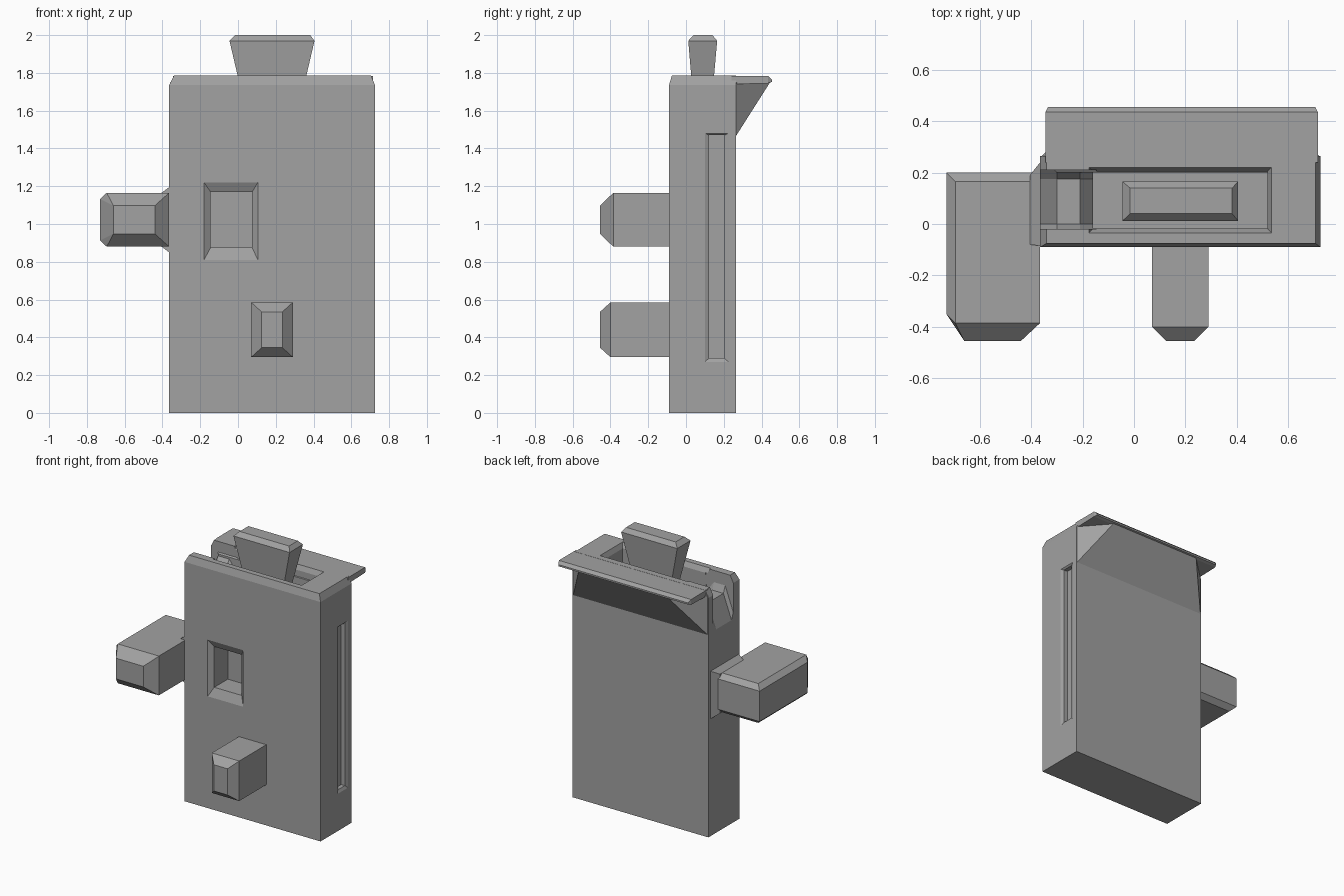
import bpy, bmesh

cube = bpy.data.objects.get("Cube")
if cube:
    bpy.data.objects.remove(cube, do_unlink=True)

grey = bpy.data.materials.new("plain_grey")
grey.use_nodes = True
COLOUR = (0.36, 0.36, 0.36, 1)
grey.diffuse_color = COLOUR
for node in grey.node_tree.nodes:
    if node.type == 'BSDF_PRINCIPLED':
        node.inputs["Base Color"].default_value = COLOUR


def finish(name, bm):
    bmesh.ops.recalc_face_normals(bm, faces=bm.faces[:])
    mesh = bpy.data.meshes.new(name)
    bm.to_mesh(mesh)
    bm.free()
    mesh.materials.append(grey)
    obj = bpy.data.objects.new(name, mesh)
    bpy.context.scene.collection.objects.link(obj)
    return obj


def rect(axis, pos, a0, a1, b0, b1):
    """Four corners of a rectangle standing across the given axis."""
    ring = []
    for a, b in ((a0, b0), (a1, b0), (a1, b1), (a0, b1)):
        p = [a, b]
        p.insert("xyz".index(axis), pos)
        ring.append(tuple(p))
    return ring


def loft(name, rings):
    """Join matching rings with quads and cap both ends."""
    bm = bmesh.new()
    loops = [[bm.verts.new(p) for p in ring] for ring in rings]
    n = len(loops[0])
    for lo, hi in zip(loops, loops[1:]):
        for i in range(n):
            j = (i + 1) % n
            bm.faces.new((lo[i], lo[j], hi[j], hi[i]))
    bm.faces.new(loops[0])
    bm.faces.new(loops[-1])
    return finish(name, bm)


def hull(name, points):
    bm = bmesh.new()
    for p in points:
        bm.verts.new(p)
    bmesh.ops.convex_hull(bm, input=bm.verts[:])
    bmesh.ops.dissolve_limit(bm, angle_limit=0.01, verts=bm.verts[:], edges=bm.edges[:])
    return finish(name, bm)


def cut(target, cutters):
    for c in cutters:
        mod = target.modifiers.new("cut", 'BOOLEAN')
        mod.operation, mod.solver, mod.object = 'DIFFERENCE', 'EXACT', c
    bpy.context.view_layer.update()
    deps = bpy.context.evaluated_depsgraph_get()
    mesh = bpy.data.meshes.new_from_object(target.evaluated_get(deps))
    target.modifiers.clear()
    target.data = mesh
    for c in cutters:
        bpy.data.objects.remove(c, do_unlink=True)


# Main slab with a chamfered top
body = loft("body", [
    rect("z", 0, -0.365, 0.725, -0.09, 0.265),
    rect("z", 1.735, -0.365, 0.725, -0.09, 0.265),
    rect("z", 1.785, -0.34, 0.705, -0.075, 0.265)])

# Pocket in the top, window in the front, long slot in the left side
pocket = loft("pocket_cutter", [
    rect("z", 1.9, -0.175, 0.535, -0.035, 0.22),
    rect("z", 1.785, -0.175, 0.535, -0.035, 0.22),
    rect("z", 1.75, -0.16, 0.52, -0.018, 0.205),
    rect("z", 1.55, -0.16, 0.52, -0.018, 0.205)])
window = loft("window_cutter", [
    rect("y", -0.2, -0.18, 0.105, 0.81, 1.22),
    rect("y", -0.09, -0.18, 0.105, 0.81, 1.22),
    rect("y", -0.065, -0.145, 0.075, 0.875, 1.17),
    rect("y", 0.09, -0.145, 0.075, 0.875, 1.17)])
slot = loft("slot_cutter", [
    rect("x", 0.8, 0.1, 0.225, 0.27, 1.48),
    rect("x", 0.725, 0.1, 0.225, 0.27, 1.48),
    rect("x", 0.715, 0.122, 0.203, 0.29, 1.47),
    rect("x", 0.685, 0.122, 0.203, 0.29, 1.47)])


# Saddle-shaped notch from the pocket out through the right side
def saddle(y, lift):
    outline = ((-0.45, 1.9), (-0.45, 1.46), (-0.37, 1.46), (-0.30, 1.65),
               (-0.21, 1.65), (-0.15, 1.57), (-0.14, 1.9))
    return [(x, y, z if z > 1.8 else z + lift) for x, z in outline]


notch = loft("notch_cutter", [saddle(-0.02, 0.05), saddle(0, 0),
                              saddle(0.175, 0), saddle(0.21, 0.05)])
cut(body, [pocket, window, slot, notch])

# Rear lip and the tapered wedge that carries it
loft("rear_lip", [
    rect("y", 0.24, -0.345, 0.715, 1.74, 1.784),
    rect("y", 0.435, -0.345, 0.715, 1.745, 1.784),
    rect("y", 0.455, -0.335, 0.705, 1.752, 1.764)])
hull("lip_wedge",
     rect("y", 0.2, -0.3, 0.66, 1.5, 1.7)
     + rect("y", 0.264, -0.36, 0.72, 1.465, 1.75)
     + [(-0.17, 0.445, 1.75), (0.55, 0.445, 1.75)])

# Flared tab standing in the pocket
loft("top_tab", [
    rect("z", 1.52, 0.06, 0.30, 0.05, 0.125),
    rect("z", 1.97, -0.045, 0.405, 0.012, 0.165),
    rect("z", 2.0, -0.015, 0.382, 0.04, 0.14)])

# Front peg
loft("front_peg", [
    rect("y", -0.08, 0.07, 0.29, 0.295, 0.585),
    rect("y", -0.40, 0.07, 0.29, 0.295, 0.585),
    rect("y", -0.455, 0.125, 0.235, 0.345, 0.535)])

# Side arm, bevelled on its outer edges, with a flared root
MID = 1.0225
half = [(-0.73, 0.2, 0.11), (-0.365, 0.2, 0.11), (-0.695, 0.165, 0.1425),
        (-0.365, 0.165, 0.1425), (-0.73, -0.35, 0.11), (-0.695, -0.385, 0.1425),
        (-0.365, -0.385, 0.1425), (-0.66, -0.455, 0.075), (-0.44, -0.455, 0.075)]
hull("side_arm", [(x, y, MID + s * h) for x, y, h in half for s in (1, -1)])
loft("arm_root", [
    rect("x", -0.405, -0.08, 0.19, 0.88, 1.165),
    rect("x", -0.365, -0.085, 0.24, 0.85, 1.195),
    rect("x", -0.355, -0.085, 0.24, 0.85, 1.195)])
